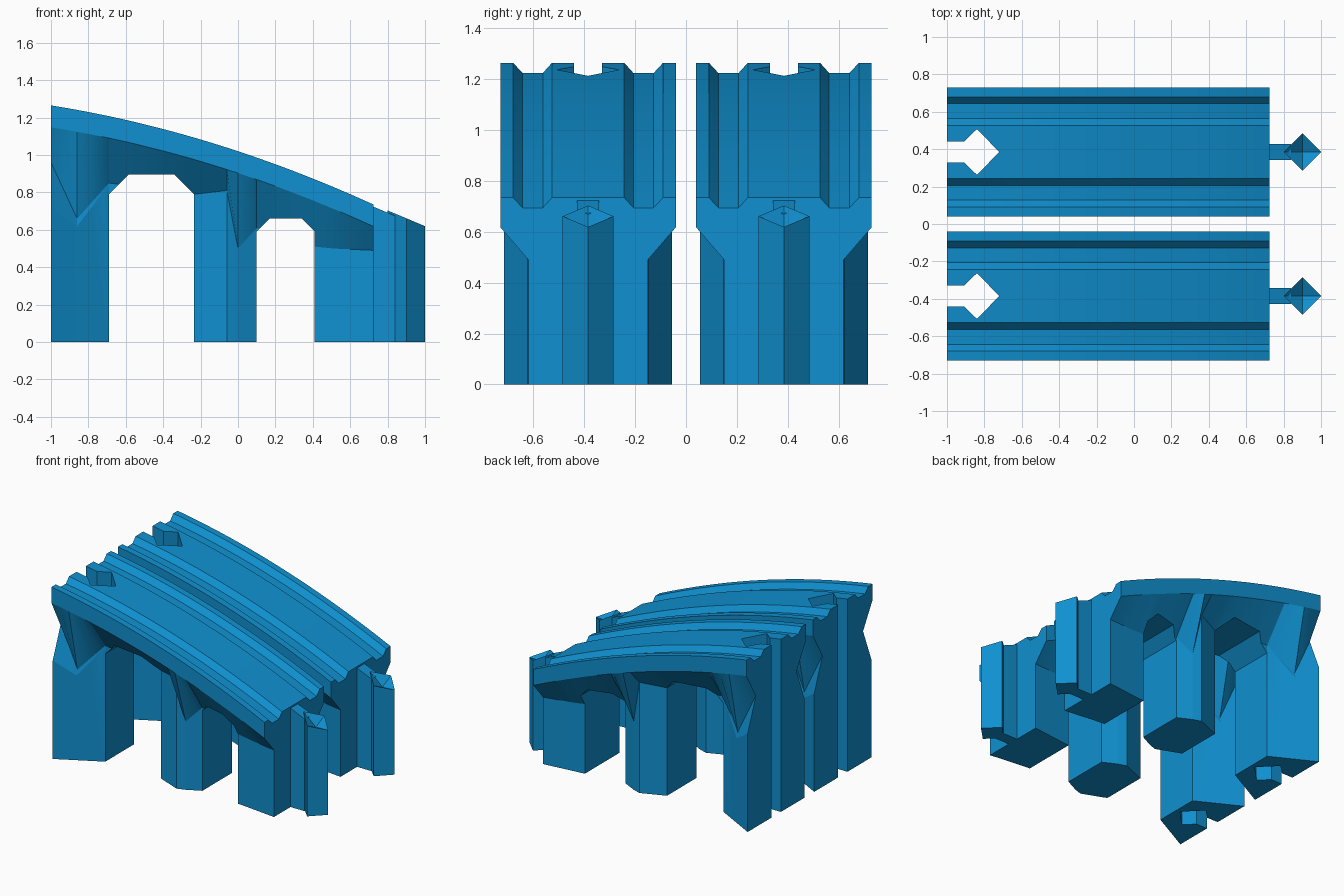
import bpy, bmesh, math

if "Cube" in bpy.data.objects:
    bpy.data.objects.remove(bpy.data.objects["Cube"])

blue = bpy.data.materials.new("track blue")
blue.diffuse_color = (0.005, 0.28, 0.63, 1)
blue.use_nodes = True
blue.node_tree.nodes["Principled BSDF"].inputs["Base Color"].default_value = blue.diffuse_color


def rim(x):
    """Height of the curved deck top."""
    return 1.02 - 0.331 * x - 0.086 * x * x


# Side wall stations: x, base half width, wall top, neck half width, neck height
WALL = [(-1, .33, .72, .235, .96), (-.86, .255, .62, .245, .66),
        (-.69, .165, .84, .165, .85), (-.235, .17, .78, .17, .79),
        (-.06, .24, .80, .24, .81), (0, .22, .49, .22, .50),
        (.10, .17, .60, .17, .61), (.41, .20, .50, .20, .51),
        (.51, .21, .49, .21, .50), (.725, .235, .485, .235, .49)]
# Half of the deck top profile: offset from centre, depth below the rim
DECK = [(.345, .117), (.345, 0), (.295, 0), (.258, .04), (.178, .04), (.142, 0)]


def wall(x):
    for a, b in zip(WALL, WALL[1:]):
        if x <= b[0]:
            t = (x - a[0]) / (b[0] - a[0])
            return [p + (q - p) * t for p, q in zip(a[1:], b[1:])]
    return WALL[-1][1:]


def make(name, bm, y):
    bmesh.ops.recalc_face_normals(bm, faces=bm.faces)
    me = bpy.data.meshes.new(name)
    bm.to_mesh(me)
    bm.free()
    ob = bpy.data.objects.new(name, me)
    ob.location.y = y
    me.materials.append(blue)
    bpy.context.collection.objects.link(ob)
    return ob


def loft(name, rings, y):
    """Skin closed rings of points and cap both ends."""
    bm = bmesh.new()
    vs = [[bm.verts.new(p) for p in r] for r in rings]
    n = len(vs[0])
    for a, b in zip(vs, vs[1:]):
        for i in range(n):
            j = (i + 1) % n
            bm.faces.new((a[i], a[j], b[j], b[i]))
    bm.faces.new(vs[0])
    bm.faces.new(vs[-1])
    return make(name, bm, y)


def activate(ob):
    bpy.ops.object.select_all(action='DESELECT')
    ob.select_set(True)
    bpy.context.view_layer.objects.active = ob


def cut(ob, cutter):
    activate(ob)
    m = ob.modifiers.new("cut", 'BOOLEAN')
    m.operation = 'DIFFERENCE'
    m.solver = 'EXACT'
    m.object = cutter
    bpy.ops.object.modifier_apply(modifier=m.name)
    bpy.data.objects.remove(cutter)


def arch_cutter(x0, x1, shoulder, top, bevel, y):
    prof = [(x0, -.1), (x1, -.1), (x1, shoulder), (x1 - bevel, top),
            (x0 + bevel, top), (x0, shoulder)]
    return loft("arch_cutter", [[(x, s, z) for x, z in prof] for s in (-.6, .6)], y)


def build(side, y):
    # Deck with grooves, flaring down into the pillars
    xs = sorted({round(-1 + 1.725 * i / 24, 4) for i in range(25)} | {w[0] for w in WALL})
    rings = []
    for x in xs:
        b, z1, n, z2 = wall(x)
        half = [(b, 0), (b, z1), (n, z2)] + [(o, rim(x) - d) for o, d in DECK]
        rings.append([(x, o, z) for o, z in half] + [(x, -o, z) for o, z in reversed(half)])
    ob = loft(side + "_track_bridge", rings, y)

    # Two arches between the pillars
    cut(ob, arch_cutter(-.69, -.235, .79, .895, .105, y))
    cut(ob, arch_cutter(.10, .41, .59, .66, .07, y))

    # Full height connector socket
    plan = [(-1.1, -.055), (-.91, -.055), (-.84, -.122), (-.72, 0),
            (-.84, .122), (-.91, .055), (-1.1, .055)]
    cut(ob, loft("socket_cutter", [[(px, py, z) for px, py in plan] for z in (-.1, 1.5)], y))
    activate(ob)
    bpy.ops.object.shade_smooth_by_angle(angle=math.radians(12))

    # Connector stem with sloped top
    slope = lambda x: .735 - .42 * (x - .725)
    stem = [(.70, -.043), (.84, -.043), (.84, .043), (.70, .043)]
    loft(side + "_connector_stem",
         [[(px, py, 0) for px, py in stem],
          [(px, py, slope(px) - .012) for px, py in stem]], y)

    # Diamond connector head with a hollow top
    head = [(.80, 0), (.90, -.1), (1.0, 0), (.90, .1)]
    bm = bmesh.new()
    low = [bm.verts.new((px, py, 0)) for px, py in head]
    top = [bm.verts.new((px, py, slope(px))) for px, py in head]
    mid = bm.verts.new((.90, 0, .615))
    bm.faces.new(low)
    for i in range(4):
        j = (i + 1) % 4
        bm.faces.new((low[i], low[j], top[j], top[i]))
        bm.faces.new((top[i], top[j], mid))
    make(side + "_connector_head", bm, y)


build("front", -.385)
build("back", .385)
